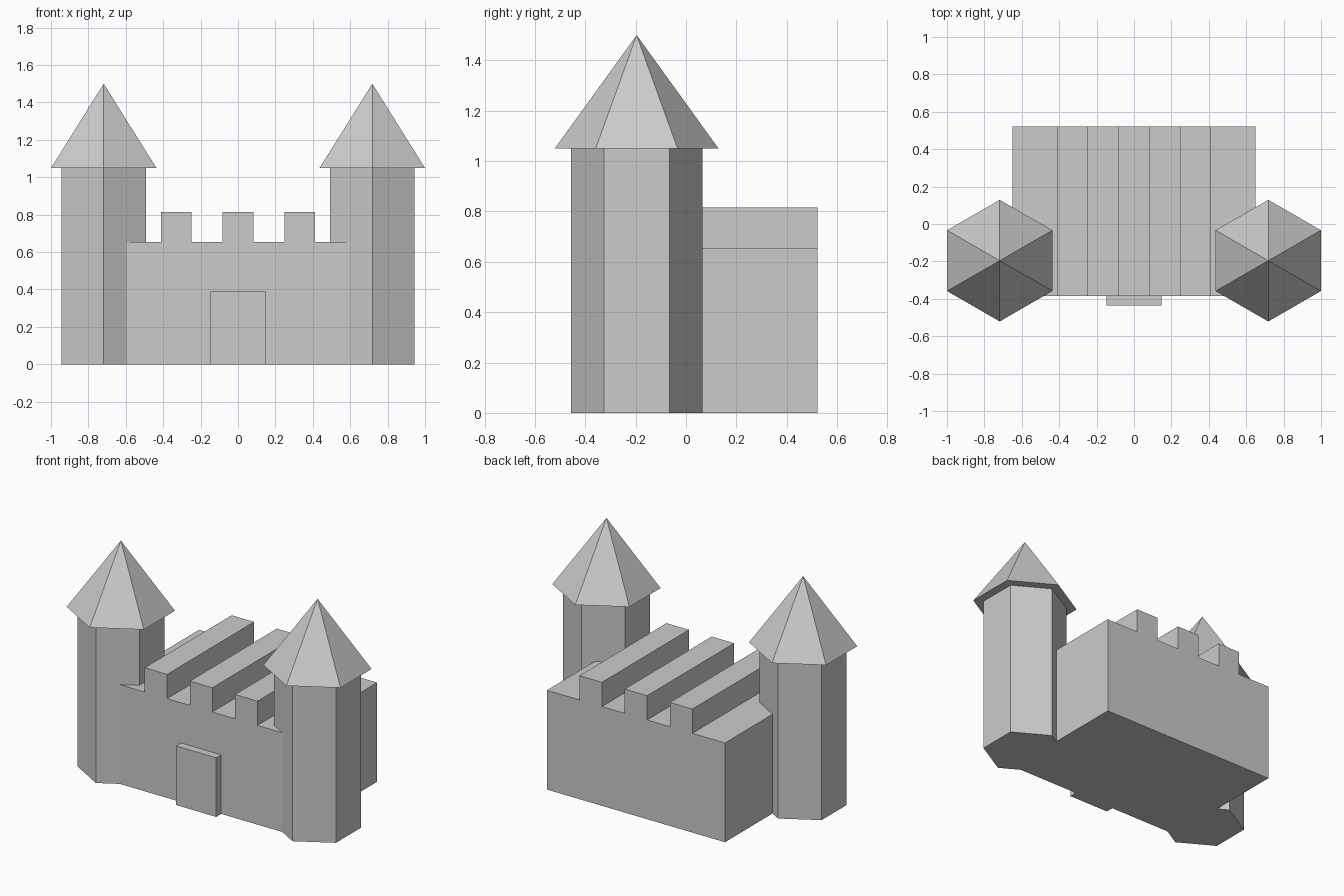
import bpy
import bmesh
from math import sin, cos, tau
from mathutils import Vector

if "Cube" in bpy.data.objects:
    bpy.data.objects.remove(bpy.data.objects["Cube"])


def finish(name, bm):
    bmesh.ops.recalc_face_normals(bm, faces=bm.faces)
    mesh = bpy.data.meshes.new(name)
    bm.to_mesh(mesh)
    bm.free()
    obj = bpy.data.objects.new(name, mesh)
    bpy.context.collection.objects.link(obj)
    return obj


def extrude_outline(name, points, offset):
    bm = bmesh.new()
    face = bm.faces.new([bm.verts.new(p) for p in points])
    new = bmesh.ops.extrude_face_region(bm, geom=[face], use_keep_orig=True)["geom"]
    verts = [g for g in new if isinstance(g, bmesh.types.BMVert)]
    bmesh.ops.translate(bm, verts=verts, vec=Vector(offset))
    return finish(name, bm)


def hexagon(x, y, z, r):
    # corners point forward and back
    return [(x + r * sin(tau * i / 6), y + r * cos(tau * i / 6), z) for i in range(6)]


def hex_cone(name, x, y, z, r, height):
    bm = bmesh.new()
    ring = [bm.verts.new(p) for p in hexagon(x, y, z, r)]
    apex = bm.verts.new((x, y, z + height))
    bm.faces.new(ring)
    for i in range(6):
        bm.faces.new((ring[i], ring[(i + 1) % 6], apex))
    return finish(name, bm)


# Keep: battlement profile extruded front to back
WALL_TOP, MERLON_TOP = 0.655, 0.815
FRONT, BACK = -0.385, 0.522
profile = [(-0.65, 0), (-0.65, WALL_TOP)]
for cx in (-0.33, 0, 0.33):
    a, b = cx - 0.082, cx + 0.082
    profile += [(a, WALL_TOP), (a, MERLON_TOP), (b, MERLON_TOP), (b, WALL_TOP)]
profile += [(0.65, WALL_TOP), (0.65, 0)]
extrude_outline("keep_wall", [(x, FRONT, z) for x, z in profile], (0, BACK - FRONT, 0))

# Door: shallow block on the front wall
door = [(-0.147, FRONT, 0), (-0.147, FRONT, 0.39), (0.147, FRONT, 0.39), (0.147, FRONT, 0)]
extrude_outline("door", door, (0, -0.052, 0))

# Corner towers with pointed roofs
for side, x in (("left", -0.718), ("right", 0.718)):
    extrude_outline(side + "_tower", hexagon(x, -0.196, 0, 0.261), (0, 0, 1.05))
    hex_cone(side + "_tower_roof", x, -0.196, 1.05, 0.325, 0.45)
